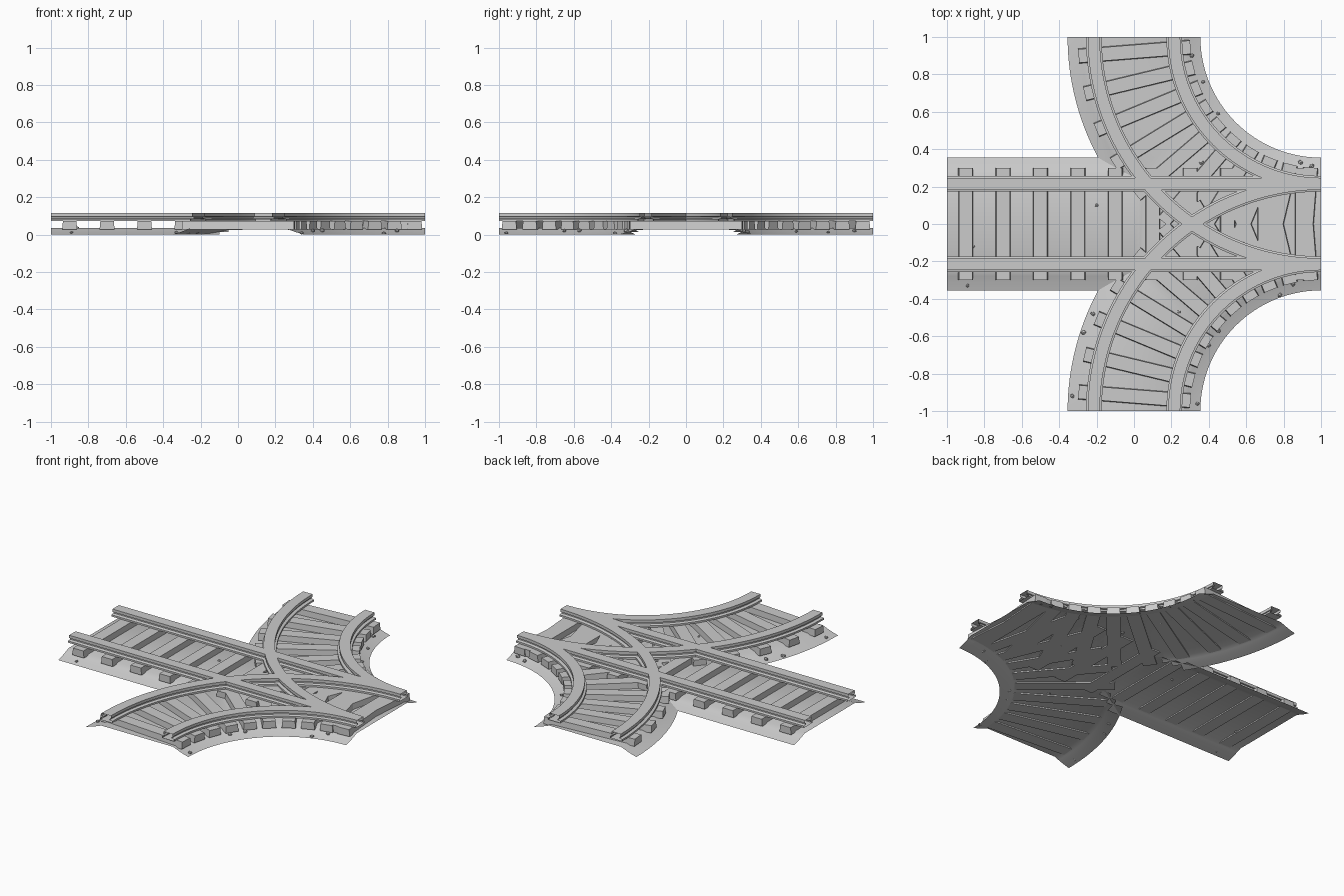
import bpy, bmesh, math, random
from mathutils import Matrix, Vector

random.seed(4)
cube = bpy.data.objects.get("Cube")
if cube:
    bpy.data.objects.remove(cube)

grey = bpy.data.materials.new("plain_grey")
grey.use_nodes = True
colour = (0.6, 0.6, 0.6, 1)
grey.diffuse_color = colour
grey.node_tree.nodes["Principled BSDF"].inputs["Base Color"].default_value = colour


def finish(bm, name, angle=30):
    mesh = bpy.data.meshes.new(name)
    bm.to_mesh(mesh)
    bm.free()
    obj = bpy.data.objects.new(name, mesh)
    bpy.context.collection.objects.link(obj)
    mesh.materials.append(grey)
    bpy.ops.object.select_all(action="DESELECT")
    obj.select_set(True)
    bpy.context.view_layer.objects.active = obj
    bpy.ops.object.shade_smooth_by_angle(angle=math.radians(angle))
    return obj


# Track centre lines: 0 is the straight, 1 and -1 are the mirrored branches
def place(track, t, d, z):
    if track == 0:
        return Vector((2 * t - 1, d, z))
    a = t * math.pi / 2
    r = 1 + d
    return Vector((1 - r * math.cos(a), track * (1 - r * math.sin(a)), z))


def offset(track, p):
    return abs(p.y) if track == 0 else abs(math.hypot(p.x - 1, p.y - track) - 1)


def sweep(bm, track, profile, steps, closed):
    rows = [[bm.verts.new(place(track, i / steps, d, z)) for d, z in profile]
            for i in range(steps + 1)]
    n = len(profile)
    for a, b in zip(rows, rows[1:]):
        for j in range(n if closed else n - 1):
            k = (j + 1) % n
            bm.faces.new((a[j], a[k], b[k], b[j]))


# Ballast: a thin sheet with flared shoulders, trimmed where tracks merge
shoulder = [(0.25, 0.036), (0.28, 0.024), (0.31, 0.013), (0.355, 0.0)]
bed_profile = [(-d, z) for d, z in reversed(shoulder)] + shoulder


def make_bed(track, name):
    bm = bmesh.new()
    sweep(bm, track, bed_profile, 80, False)
    others = [k for k in (0, 1, -1) if k != track]
    buried = []
    for f in bm.faces:
        if f.normal.z == 0:
            f.normal_update()
        if f.normal.z < 0:
            f.normal_flip()
        if offset(track, f.calc_center_median()) > 0.25:
            if all(min(offset(k, v.co) for k in others) < offset(track, v.co) - 0.001
                   for v in f.verts):
                buried.append(f)
    bmesh.ops.delete(bm, geom=buried, context="FACES")
    finish(bm, name)


# Rails: open-ended I section on both sides of a centre line
half = [(0.042, 0.072), (0.042, 0.083), (0.024, 0.087),
        (0.024, 0.094), (0.032, 0.097), (0.032, 0.115)]
rail_profile = half + [(-d, z) for d, z in reversed(half)]


def make_rails(track, name):
    bm = bmesh.new()
    for side in (-0.215, 0.215):
        sweep(bm, track, [(d + side, z) for d, z in rail_profile],
              2 if track == 0 else 40, True)
    bmesh.ops.recalc_face_normals(bm, faces=bm.faces)
    finish(bm, name)


# Sleepers: ten slightly tapered blocks for each track
def make_sleepers(track, name):
    bm = bmesh.new()
    for i in range(10):
        t = (i + 0.5) / 10
        centre = place(track, t, 0, 0.05)
        across = (place(track, t, 1, 0) - place(track, t, 0, 0)).normalized()
        turn = Matrix.Rotation(math.atan2(across.y, across.x), 4, "Z")
        made = bmesh.ops.create_cube(bm, size=1)["verts"]
        for v in made:
            taper = 0.9 if v.co.z > 0 else 1
            v.co = Vector((v.co.x * 0.6, v.co.y * 0.08 * taper, v.co.z * 0.044))
            v.co = turn @ v.co + centre
    finish(bm, name)


for track, label in ((0, "straight"), (1, "back_branch"), (-1, "front_branch")):
    make_bed(track, label + "_ballast")
    make_sleepers(track, label + "_sleepers")
    make_rails(track, label + "_rails")

# Loose stones scattered over the ballast
spots = [(-0.2, 0.1), (-0.86, -0.12), (-0.89, -0.33), (0.27, 0.56), (0.36, 0.33),
         (0.31, 0.9), (0.37, 0.76), (0.45, 0.59), (0.89, 0.33), (0.95, 0.31),
         (0.24, -0.47), (-0.22, -0.48), (-0.27, -0.58), (-0.33, -0.92),
         (0.34, -0.96), (0.4, -0.65), (0.45, -0.57), (0.78, -0.38), (0.85, -0.32)]
bm = bmesh.new()
for x, y in spots:
    p = Vector((x, y, 0))
    d = min(offset(k, p) for k in (0, 1, -1))
    p.z = 0.036 if d < 0.25 else 0.036 * (0.355 - d) / 0.105 + 0.004
    size = random.uniform(0.01, 0.016)
    matrix = (Matrix.Translation(p) @ Matrix.Rotation(random.uniform(0, 3), 4, "Z")
              @ Matrix.Diagonal((size, size * 0.8, size * 0.7, 1)))
    made = bmesh.ops.create_icosphere(bm, subdivisions=1, radius=1, matrix=matrix)["verts"]
    for v in made:
        v.co.z = max(v.co.z, 0)
finish(bm, "loose_stones", 10)
